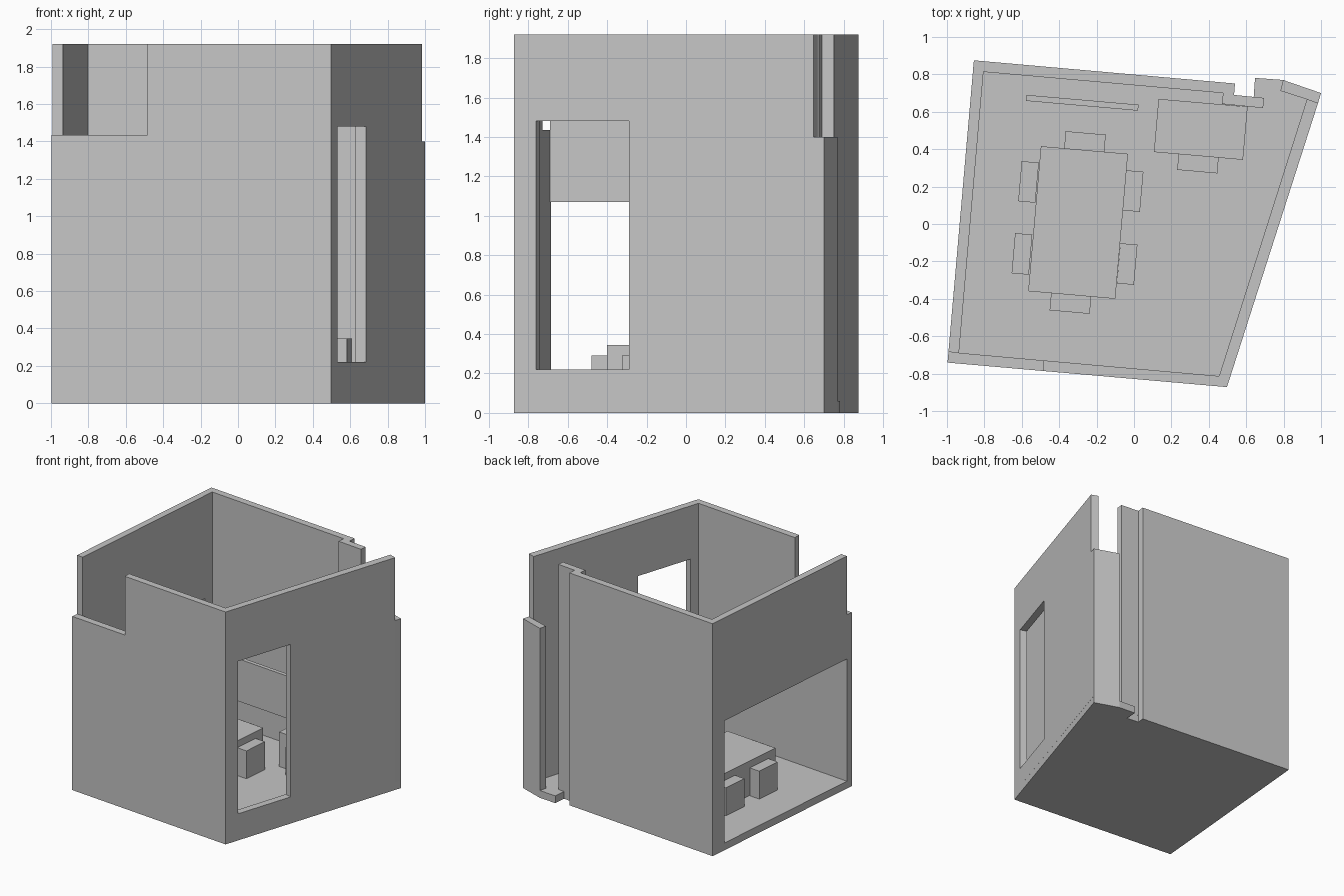
import bpy, bmesh, math
from mathutils import Vector

cube = bpy.data.objects.get("Cube")
if cube:
    bpy.data.objects.remove(cube, do_unlink=True)

FLOOR, TOP, TURN = 0.06, 1.92, math.radians(-5)

grey = bpy.data.materials.new("plain grey")
grey.use_nodes = True
GREY = (0.56, 0.56, 0.56, 1)
grey.diffuse_color = GREY
grey.node_tree.nodes["Principled BSDF"].inputs["Base Color"].default_value = GREY


def extrude(name, points, offset):
    """Solid made by sweeping a flat outline of 3D points along an offset."""
    bm = bmesh.new()
    face = bm.faces.new([bm.verts.new(p) for p in points])
    swept = bmesh.ops.extrude_face_region(bm, geom=[face])["geom"]
    bmesh.ops.translate(bm, vec=offset, verts=[g for g in swept if isinstance(g, bmesh.types.BMVert)])
    bmesh.ops.recalc_face_normals(bm, faces=bm.faces)
    mesh = bpy.data.meshes.new(name)
    bm.to_mesh(mesh)
    bm.free()
    mesh.materials.append(grey)
    obj = bpy.data.objects.new(name, mesh)
    bpy.context.collection.objects.link(obj)
    return obj


def prism(name, plan, z0=FLOOR, z1=TOP):
    return extrude(name, [(x, y, z0) for x, y in plan], Vector((0, 0, z1 - z0)))


def box(name, x, y, w, d, z1, z0=FLOOR):
    """Box turned to line up with the room."""
    c, s = math.cos(TURN), math.sin(TURN)
    corners = [(-w / 2, -d / 2), (w / 2, -d / 2), (w / 2, d / 2), (-w / 2, d / 2)]
    return prism(name, [(x + a * c - b * s, y + a * s + b * c) for a, b in corners], z0, z1)


def cut_opening(wall, plan, z0, z1):
    """Cut a straight opening through a wall."""
    cutter = prism("opening_cutter", plan, z0, z1)
    cutter.hide_render = True
    mod = wall.modifiers.new("opening", "BOOLEAN")
    mod.operation, mod.solver, mod.object = "DIFFERENCE", "EXACT", cutter
    bpy.context.view_layer.objects.active = wall
    bpy.ops.object.modifier_apply(modifier=mod.name)
    bpy.data.objects.remove(cutter, do_unlink=True)


# Room outline corners
back_right = (-0.856, 0.875)
front_right = (-0.997, -0.741)
front_left = (0.497, -0.872)
back_left = (1.0, 0.70)

# Floor slab, with the step beside the doorway
prism("floor", [back_right, front_right, front_left, back_left, (0.797, 0.77), (0.647, 0.781),
                (0.64, 0.679), (0.535, 0.69), (0.54, 0.751)], 0, FLOOR)

# Back wall with its jog
prism("back_wall", [back_right, (0.54, 0.751), (0.535, 0.69), (0.695, 0.674), (0.69, 0.62),
                    (0.47, 0.642), (0.476, 0.70), (-0.802, 0.813)])

# Low wall closing the back left corner
prism("low_back_wall", [back_left, (0.984, 0.647), (0.783, 0.712), (0.797, 0.77)], FLOOR, 1.40)

# Front wall, stepped down at one end
front = prism("front_wall", [front_right, front_left, (0.455, -0.813), (-0.992, -0.684)])
cut_opening(front, [(-1.1, -1), (-0.484, -1), (-0.484, -0.5), (-1.1, -0.5)], 1.435, 2.1)

# Slanted side wall with a tall window
left = prism("left_wall", [front_left, (0.984, 0.647), (0.925, 0.668), (0.455, -0.813)])
direction = Vector((0.487, 1.519)).normalized()
across = Vector((direction.y, -direction.x)) * 0.15
start = Vector((0.533, -0.76))
end = Vector((0.684, -0.29))
cut_opening(left, [start - across, start + across, end + across, end - across], 0.22, 1.48)

# Straight side wall, a flat profile swept through its thickness, open below the lintel
a, b = Vector(back_right), Vector((-0.992, -0.684))
profile = [(0, FLOOR), (0, TOP), (1, TOP), (1, 1.07), (0.09, 1.07), (0.09, FLOOR)]
extrude("right_wall", [(*a.lerp(b, t), z) for t, z in profile], Vector((0.056, -0.006, 0)))

# Furniture
box("dining_table", -0.299, 0.008, 0.467, 0.778, 0.345)
box("desk", 0.357, 0.506, 0.478, 0.285, 0.345)
box("wall_screen", -0.276, 0.648, 0.60, 0.032, 0.70, 0.35)

# Chairs pushed in around the table and desk
for i, (x, y) in enumerate([(-0.34, -0.425), (-0.262, 0.441), (0.342, 0.326)]):
    box(f"end_chair_{i + 1}", x, y, 0.215, 0.092, 0.29)
for i, (x, y) in enumerate([(-0.564, 0.225), (-0.599, -0.16), (-0.005, 0.176), (-0.037, -0.214)]):
    box(f"side_chair_{i + 1}", x, y, 0.092, 0.215, 0.29)
